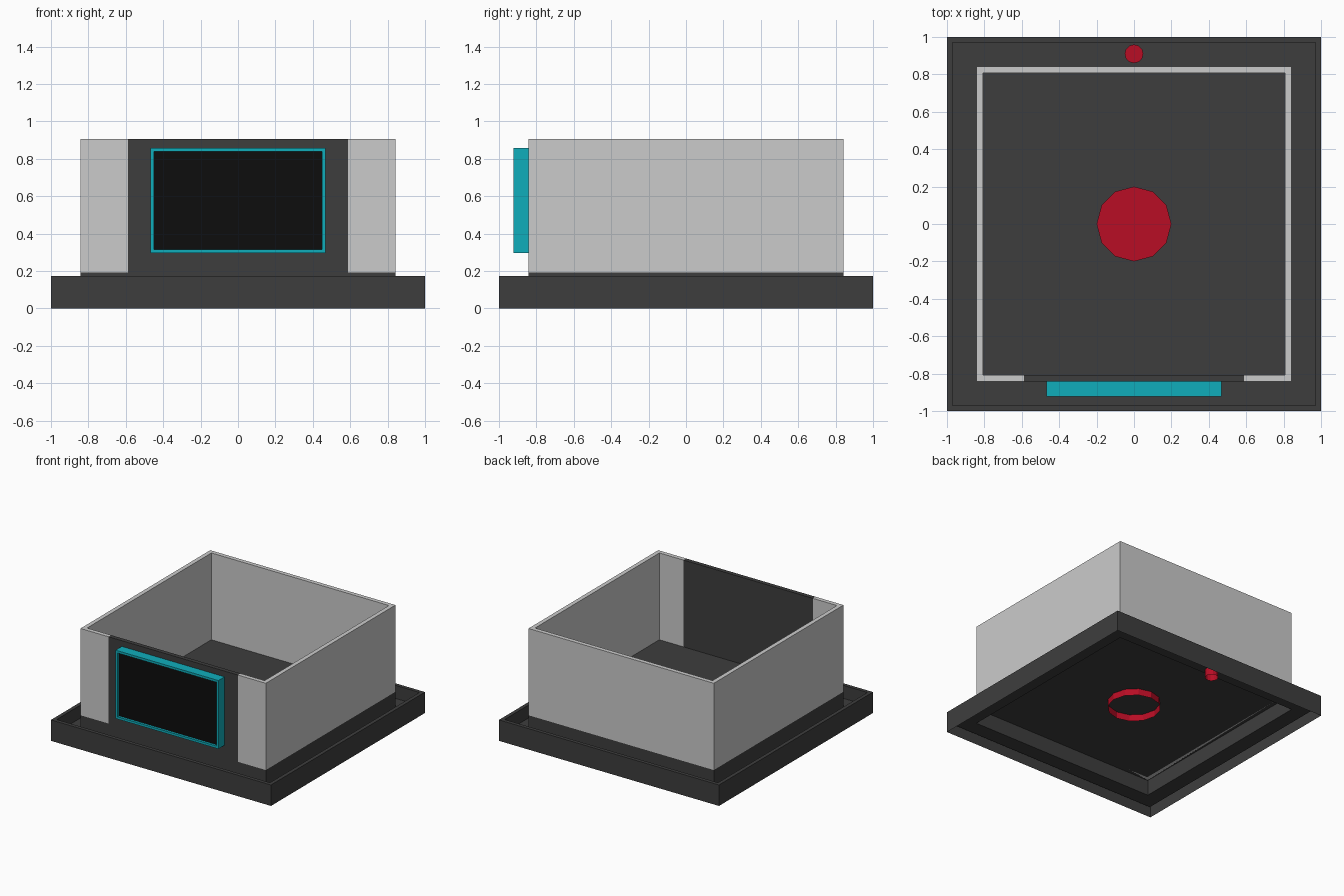
import bpy, bmesh, math

if "Cube" in bpy.data.objects:
    bpy.data.objects.remove(bpy.data.objects["Cube"])


def material(name, rgb):
    m = bpy.data.materials.new(name)
    m.diffuse_color = (*rgb, 1)
    m.use_nodes = True
    m.node_tree.nodes["Principled BSDF"].inputs["Base Color"].default_value = m.diffuse_color
    return m


DARK = material("charcoal", (0.048, 0.048, 0.048))
BLACK = material("black", (0.004, 0.004, 0.004))
TEAL = material("teal", (0.005, 0.42, 0.50))
RED = material("red", (0.48, 0.004, 0.018))


def finish(bm, name, mat=None):
    me = bpy.data.meshes.new(name)
    bm.to_mesh(me)
    bm.free()
    ob = bpy.data.objects.new(name, me)
    bpy.context.collection.objects.link(ob)
    if mat:
        me.materials.append(mat)
    return ob


def box(name, x, y, z, mat=None):
    """Box from (min, max) ranges."""
    bm = bmesh.new()
    bmesh.ops.create_cube(bm, size=1)
    for v in bm.verts:
        v.co = [sum(r) / 2 + c * (r[1] - r[0]) for c, r in zip(v.co, (x, y, z))]
    return finish(bm, name, mat)


def open_cap(name, radius, x, y, z0, z1, mat):
    """Twelve-sided button, closed on top and open underneath."""
    bm = bmesh.new()
    ring = [[bm.verts.new((x + radius * math.cos(i * math.tau / 12),
                           y + radius * math.sin(i * math.tau / 12), z))
             for i in range(12)] for z in (z0, z1)]
    for i in range(12):
        j = (i + 1) % 12
        bm.faces.new((ring[0][i], ring[0][j], ring[1][j], ring[1][i]))
    bm.faces.new(ring[1])
    return finish(bm, name, mat)


# Base tray: one square sheet stepping over the rim, gutter and raised floor
bm = bmesh.new()
rings = [[bm.verts.new((sx * h, sy * h, z))
          for sx, sy in ((-1, -1), (1, -1), (1, 1), (-1, 1))]
         for h, z in ((1, 0), (1, .172), (.97, .172), (.97, .065), (.842, .065), (.842, .192))]
for a, b in zip(rings, rings[1:]):
    for i in range(4):
        j = (i + 1) % 4
        bm.faces.new((a[i], a[j], b[j], b[i]))
bm.faces.new(rings[-1])
finish(bm, "base_tray", DARK)

# Grey walls: C-shaped outline, open at the front, extruded upward
O, I, G = .842, .807, .588
outline = [(-G, -O), (-G, -I), (-I, -I), (-I, I), (I, I), (I, -I),
           (G, -I), (G, -O), (O, -O), (O, O), (-O, O), (-O, -O)]
bm = bmesh.new()
face = bm.faces.new([bm.verts.new((x, y, .192)) for x, y in outline])
ext = bmesh.ops.extrude_face_region(bm, geom=[face])
bmesh.ops.translate(bm, vec=(0, 0, .713),
                    verts=[g for g in ext["geom"] if isinstance(g, bmesh.types.BMVert)])
bmesh.ops.recalc_face_normals(bm, faces=bm.faces)
finish(bm, "enclosure_walls")

# Dark panel filling the front opening
box("front_panel", (-G, G), (-O, -I), (.192, .905), DARK)

# Screen: teal box with an inset, recessed black face
screen = box("screen_frame", (-.467, .467), (-.922, -.842), (.296, .858), TEAL)
screen.data.materials.append(BLACK)
bm = bmesh.new()
bm.from_mesh(screen.data)
front = min(bm.faces, key=lambda f: f.calc_center_median().y)
bmesh.ops.inset_region(bm, faces=[front], thickness=.027)
ext = bmesh.ops.extrude_discrete_faces(bm, faces=[front])
display = ext["faces"][0]
display.material_index = 1
bmesh.ops.translate(bm, vec=(0, .02, 0), verts=display.verts)
bm.to_mesh(screen.data)
bm.free()

# Red buttons passing through the floors
open_cap("floor_button", .2, 0, 0, .137, .235, RED)
open_cap("rear_button", .05, 0, .91, 0, .108, RED)
